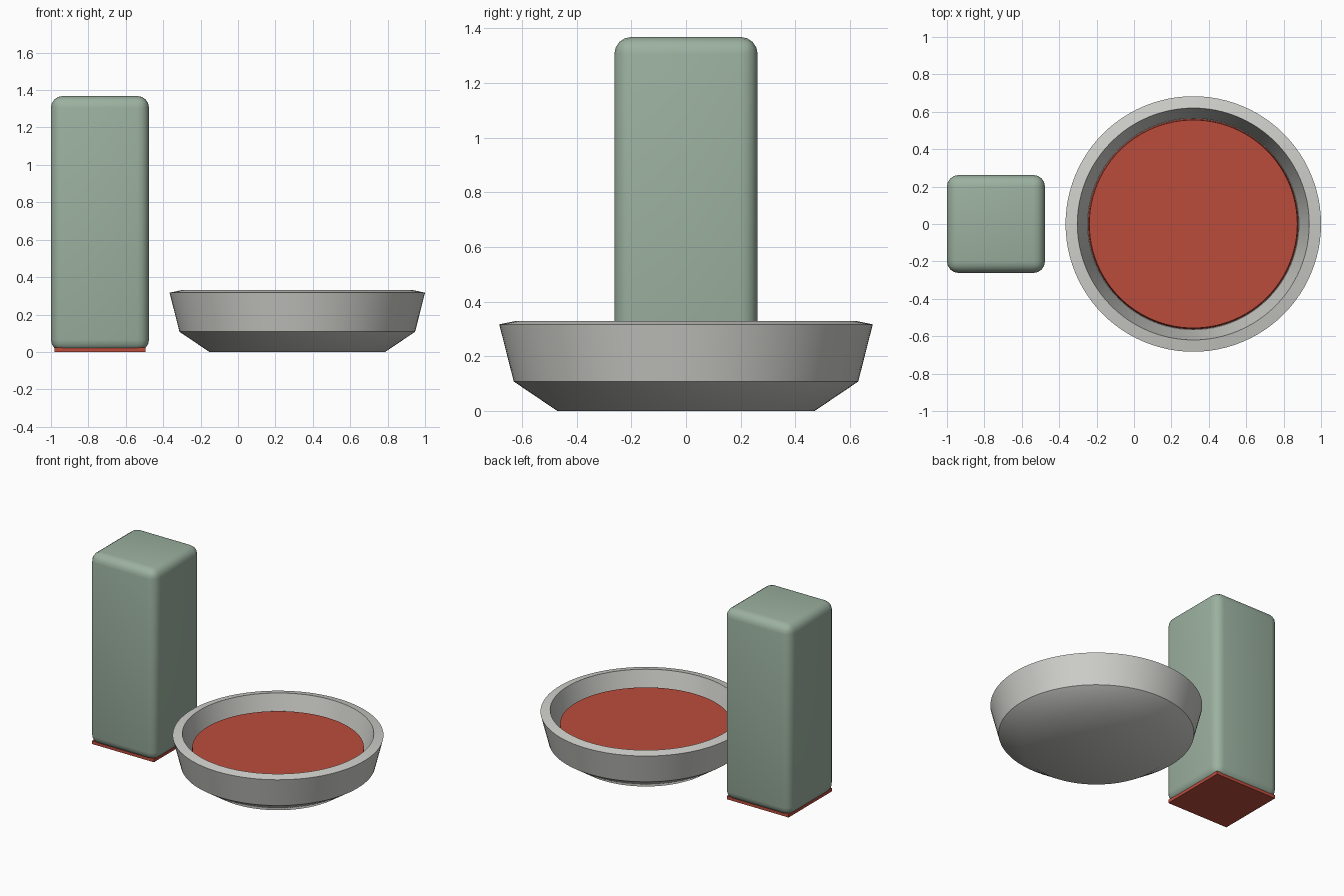
import bpy
import bmesh
import math
from mathutils import Vector

if "Cube" in bpy.data.objects:
    bpy.data.objects.remove(bpy.data.objects["Cube"], do_unlink=True)


def material(name, rgb):
    mat = bpy.data.materials.new(name)
    mat.use_nodes = True
    color = (*rgb, 1.0)
    mat.diffuse_color = color
    mat.node_tree.nodes["Principled BSDF"].inputs["Base Color"].default_value = color
    return mat


green = material("sage green", (0.33, 0.44, 0.35))
grey = material("light grey", (0.62, 0.62, 0.59))
red = material("ink red", (0.50, 0.073, 0.046))


def finish(name, bm, mat, location, smooth_angle=None):
    bmesh.ops.recalc_face_normals(bm, faces=bm.faces)
    mesh = bpy.data.meshes.new(name)
    bm.to_mesh(mesh)
    bm.free()
    mesh.materials.append(mat)
    obj = bpy.data.objects.new(name, mesh)
    bpy.context.collection.objects.link(obj)
    obj.location = location
    if smooth_angle:
        bpy.ops.object.select_all(action="DESELECT")
        obj.select_set(True)
        bpy.context.view_layer.objects.active = obj
        bpy.ops.object.shade_smooth_by_angle(angle=math.radians(smooth_angle))
    return obj


def box(name, size, bottom, mat, x, bevel=0.0):
    bm = bmesh.new()
    bmesh.ops.create_cube(bm, size=1)
    bmesh.ops.scale(bm, vec=Vector(size), verts=bm.verts)
    if bevel:
        bmesh.ops.bevel(bm, geom=bm.edges[:], offset=bevel, segments=4,
                        profile=0.5, affect="EDGES")
    location = (x, 0, bottom + size[2] / 2)
    return finish(name, bm, mat, location, 40 if bevel else None)


def lathe(name, profile, mat, x, smooth_angle, steps=96):
    # Spin an (r, z) profile about the vertical axis
    bm = bmesh.new()
    verts = [bm.verts.new((r, 0, z)) for r, z in profile]
    edges = [bm.edges.new(pair) for pair in zip(verts, verts[1:])]
    bmesh.ops.spin(bm, geom=verts + edges, cent=(0, 0, 0), axis=(0, 0, 1),
                   angle=math.tau, steps=steps)
    bmesh.ops.remove_doubles(bm, verts=bm.verts, dist=0.0001)
    return finish(name, bm, mat, (x, 0, 0), smooth_angle)


# Stamp: rounded handle block on a thin square printing pad
STAMP_X = -0.738
box("stamp_handle", (0.524, 0.524, 1.365), 0.003, green, STAMP_X, bevel=0.062)
box("stamp_pad", (0.488, 0.488, 0.024), 0.0, red, STAMP_X)

# Dish: sloped base, flared wall, slanted rim and hollow inside
DISH_X = 0.317
lathe("ink_dish", [(0, 0), (0.47, 0), (0.63, 0.108), (0.683, 0.317),
                   (0.62, 0.33), (0.565, 0.11), (0, 0.11)], grey, DISH_X, 38)

# Ink pad sitting in the dish
lathe("ink_pad", [(0, 0.113), (0.563, 0.113), (0.556, 0.23), (0, 0.23)],
      red, DISH_X, 38)
